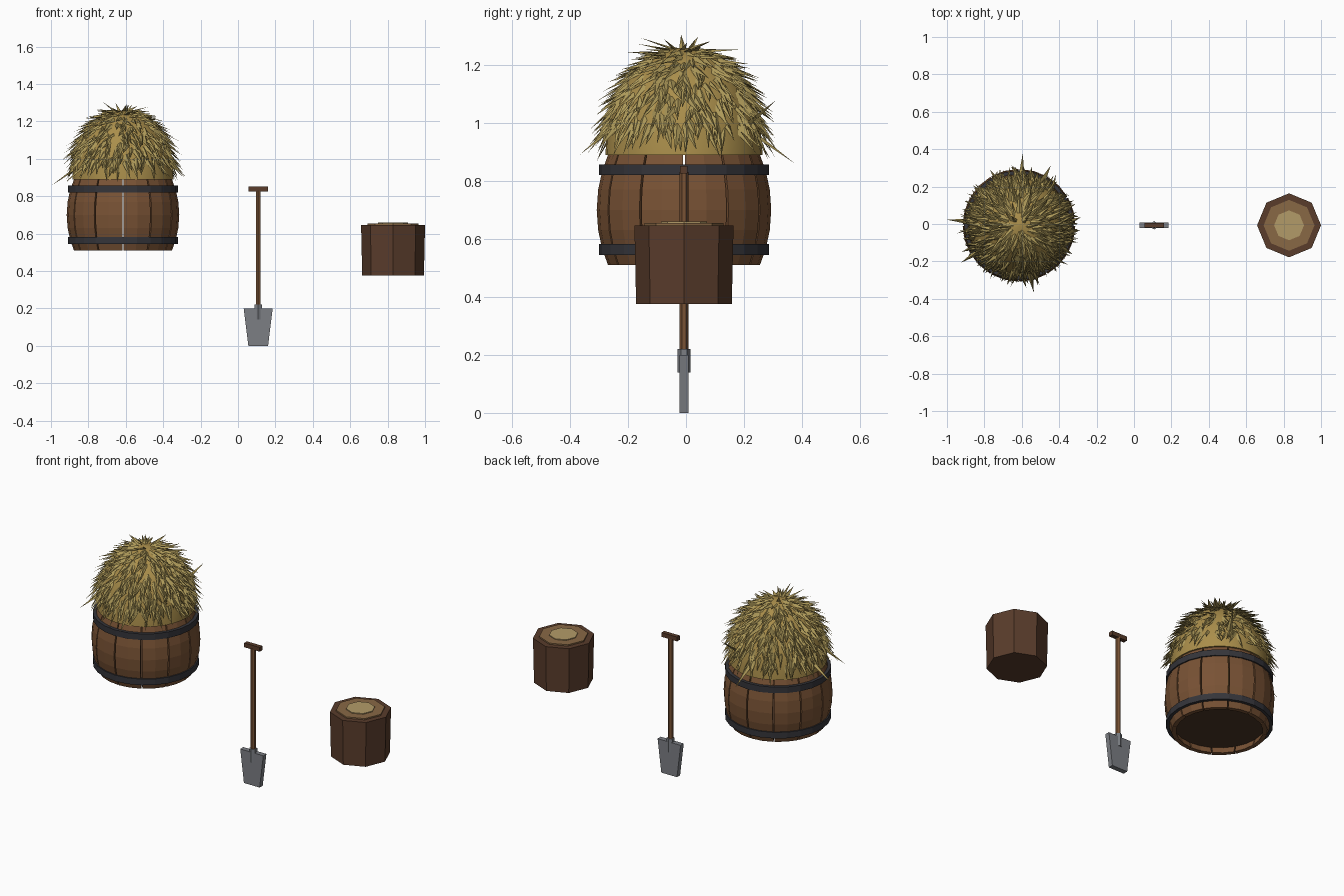
import bpy, bmesh, random
from math import sin, cos, pi, radians, sqrt
from mathutils import Vector

if "Cube" in bpy.data.objects:
    bpy.data.objects.remove(bpy.data.objects["Cube"])

random.seed(7)
CY = -0.007          # common depth line of the three props
BX = -0.615          # barrel axis


def mat(name, r, g, b):
    m = bpy.data.materials.new(name)
    m.diffuse_color = (r, g, b, 1)
    m.use_nodes = True
    m.node_tree.nodes["Principled BSDF"].inputs["Base Color"].default_value = m.diffuse_color
    return m


WOOD = mat("stave_wood", 0.19, 0.085, 0.035)
DARK = mat("dark_wood", 0.07, 0.035, 0.018)
IRON = mat("iron", 0.035, 0.035, 0.042)
HAY = mat("hay", 0.40, 0.27, 0.07)
STRAW = mat("straw", 0.42, 0.32, 0.10)
STEEL = mat("steel", 0.20, 0.21, 0.23)
BARK = mat("bark", 0.10, 0.045, 0.024)
RING = mat("cut_wood", 0.25, 0.14, 0.06)
CORE = mat("heart_wood", 0.45, 0.33, 0.14)


def finish(name, bm, loc, material):
    bmesh.ops.recalc_face_normals(bm, faces=bm.faces)
    me = bpy.data.meshes.new(name)
    bm.to_mesh(me)
    bm.free()
    ob = bpy.data.objects.new(name, me)
    ob.location = loc
    me.materials.append(material)
    bpy.context.collection.objects.link(ob)
    return ob


def lathe(name, profile, n, loc, material, closed=False, phase=0.0):
    """Spin (radius, z) points; caps the ends unless the profile is a closed loop."""
    bm = bmesh.new()
    rings = [[bm.verts.new((r * cos(phase + 2 * pi * i / n), r * sin(phase + 2 * pi * i / n), z))
              for i in range(n)] for r, z in profile]
    pairs = list(zip(rings, rings[1:])) + ([(rings[-1], rings[0])] if closed else [])
    for a, b in pairs:
        for i in range(n):
            j = (i + 1) % n
            bm.faces.new((a[i], a[j], b[j], b[i]))
    if not closed:
        bm.faces.new(rings[0])
        bm.faces.new(rings[-1])
    return finish(name, bm, loc, material)


def box(name, size, loc, material):
    bm = bmesh.new()
    bmesh.ops.create_cube(bm, size=1)
    bmesh.ops.scale(bm, vec=size, verts=bm.verts)
    return finish(name, bm, loc, material)


# Barrel staves: twelve curved planks with thin gaps
BULGE = [(0.262, 0.51), (0.282, 0.565), (0.296, 0.63), (0.301, 0.70),
         (0.296, 0.77), (0.282, 0.835), (0.262, 0.89)]
THICK = 0.025
bm = bmesh.new()
for k in range(12):
    angs = [radians(30 * k + a) for a in (0.7, 15, 29.3)]
    sections = []
    for r, z in BULGE:
        outer = [(r * cos(a), r * sin(a), z) for a in angs]
        inner = [((r - THICK) * cos(a), (r - THICK) * sin(a), z) for a in reversed(angs)]
        sections.append([bm.verts.new(p) for p in outer + inner])
    for a, b in zip(sections, sections[1:]):
        for i in range(6):
            j = (i + 1) % 6
            bm.faces.new((a[i], a[j], b[j], b[i]))
    bm.faces.new(sections[0])
    bm.faces.new(sections[-1])
finish("barrel_staves", bm, (BX, CY, 0), WOOD)

# Recessed barrel bottom and iron hoops
lathe("barrel_bottom", [(0.262, 0.55), (0.262, 0.57)], 24, (BX, CY, 0), DARK)
for name, z in (("lower_hoop", 0.545), ("upper_hoop", 0.82)):
    lathe(name, [(0.293, z), (0.293, z + 0.037), (0.27, z + 0.037), (0.27, z)],
          24, (BX, CY, 0), IRON, closed=True)

# Hay mound
R, H, Z0 = 0.27, 0.37, 0.89
dome = lathe("hay_mound", [(R * cos(t * pi / 20) + 0.001, Z0 + H * sin(t * pi / 20)) for t in range(11)],
             32, (BX, CY, 0), HAY)
for p in dome.data.polygons:
    p.use_smooth = len(p.vertices) == 4


# Straw tufts: slim three-sided spikes lying down the slope of the mound
def spike(bm, root, tip, width):
    d = (tip - root).normalized()
    side = d.cross(Vector((root.x, root.y, 0.15))).normalized()
    up = side.cross(d)
    base = [bm.verts.new(root + v * width) for v in (side, -side, up * 0.7)]
    top = bm.verts.new(tip)
    bm.faces.new(base)
    for i in range(3):
        bm.faces.new((base[i], base[(i + 1) % 3], top))


def on_mound(h, a):
    r = R * sqrt(1 - h * h)
    return Vector((r * cos(a), r * sin(a), Z0 + H * h))


bm = bmesh.new()
COUNT = 560
for i in range(COUNT):
    h = 0.22 + 0.775 * i / COUNT
    a = i * 2.39996 + random.uniform(-0.2, 0.2)
    root = on_mound(h, a)
    out = Vector((cos(a), sin(a), 0))
    around = Vector((-sin(a), cos(a), 0))
    normal = (out * (root.xy.length / R ** 2) + Vector((0, 0, (root.z - Z0) / H ** 2))).normalized()
    down = around.cross(normal)
    if down.z > 0:
        down = -down
    d = (down + normal * random.uniform(0.15, 0.6) + around * random.uniform(-0.45, 0.45)).normalized()
    tip = root + d * random.uniform(0.07, 0.125)
    tip.z = max(tip.z, 0.865)
    spike(bm, root - normal * 0.006, tip, random.uniform(0.010, 0.018))
# Longest stray straws at the edge
for x, y, z in ((-0.384, 0.03, 0.855), (0.02, 0.383, 0.86), (0.08, -0.36, 0.89),
                (0.17, 0.32, 1.08), (-0.31, -0.2, 0.87), (0.33, -0.03, 0.9)):
    tip = Vector((x, y, z))
    flat = Vector((x, y, 0)).normalized()
    spike(bm, flat * 0.25 + Vector((0, 0, min(z + 0.09, 1.0))), tip, 0.018)
# Crown straws
for x, y, z in ((-0.11, -0.01, 1.305), (-0.04, 0.05, 1.30), (0.05, 0.04, 1.29), (0.03, -0.07, 1.29)):
    spike(bm, Vector((x * 0.3, y * 0.3, 1.24)), Vector((x, y, z)), 0.016)
finish("straw_tufts", bm, (BX, CY, 0), STRAW)

# Shovel: tapered blade, socket, shaft and grip
SX = 0.108
blade = box("shovel_blade", (0.155, 0.03, 0.2), (SX, CY, 0.1), STEEL)
for v in blade.data.vertices:
    if v.co.z < 0:
        v.co.x *= 0.68
lathe("shovel_socket", [(0.022, 0.14), (0.022, 0.22)], 6, (SX, CY, 0), STEEL, phase=pi / 2)
lathe("shovel_shaft", [(0.015, 0.15), (0.015, 0.83)], 6, (SX, CY, 0), WOOD, phase=pi / 2)
box("shovel_grip", (0.104, 0.026, 0.026), (SX, CY, 0.838), BARK)

# Stump: octagonal bark block with two cut-wood discs
TX = 0.829
lathe("stump_bark", [(0.165, 0.375), (0.171, 0.647)], 8, (TX, CY, 0), BARK)
lathe("stump_cut_face", [(0.136, 0.64), (0.136, 0.655)], 8, (TX, CY, 0), RING)
lathe("stump_heart", [(0.08, 0.65), (0.08, 0.66)], 8, (TX, CY, 0), CORE)
